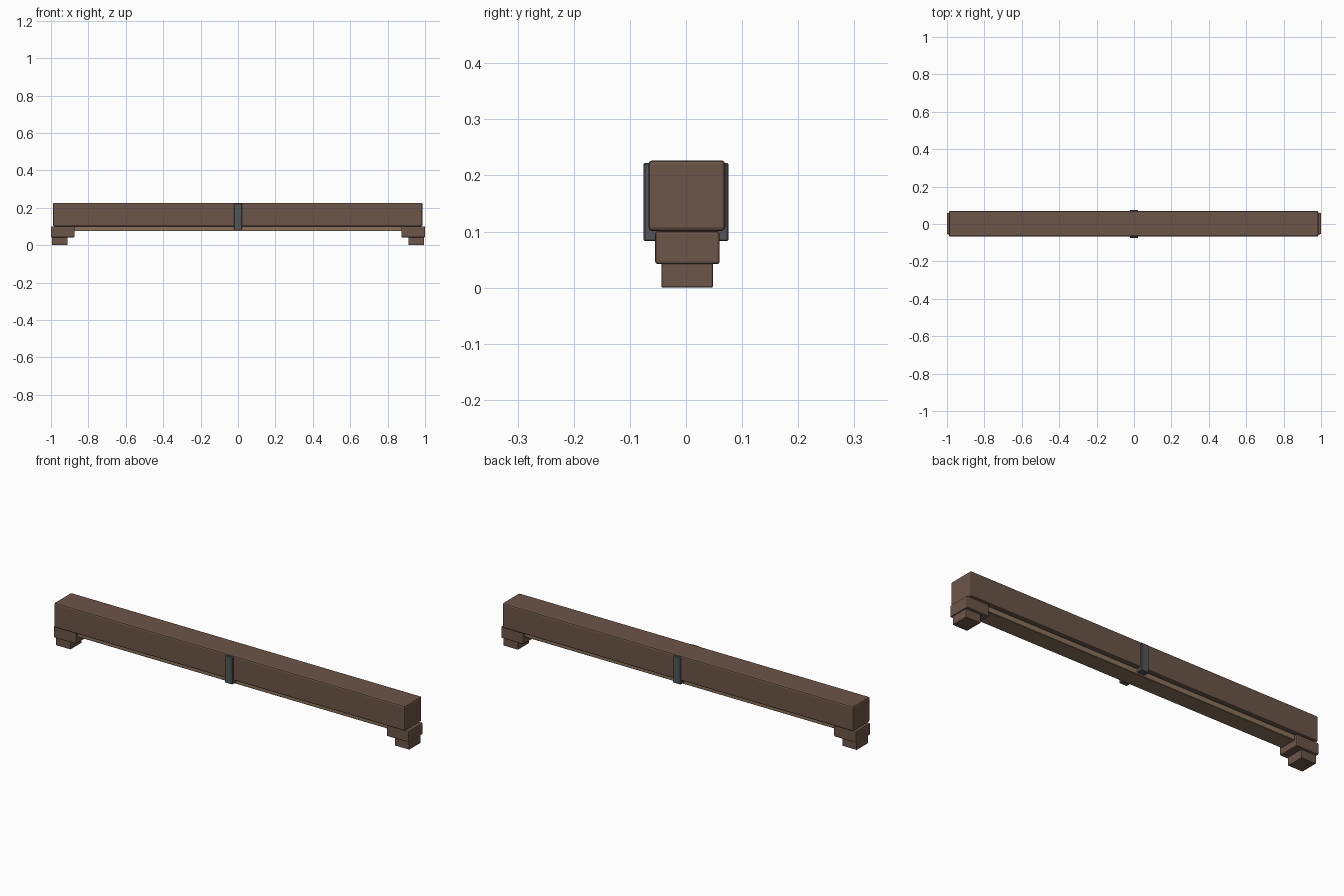
import bpy

if "Cube" in bpy.data.objects:
    bpy.data.objects.remove(bpy.data.objects["Cube"])


def material(name, rgb):
    m = bpy.data.materials.new(name)
    m.diffuse_color = (*rgb, 1)
    m.use_nodes = True
    m.node_tree.nodes["Principled BSDF"].inputs["Base Color"].default_value = m.diffuse_color
    return m


wood = material("dark_wood", (0.15, 0.09, 0.065))
plank_wood = material("light_wood", (0.25, 0.165, 0.105))
iron = material("iron", (0.085, 0.09, 0.095))


def block(name, x, y, z, mat, bevel=0.0, segments=2):
    """Box spanning the given (min, max) ranges, with softened edges."""
    spans = (x, y, z)
    bpy.ops.mesh.primitive_cube_add(size=1, location=[(a + b) / 2 for a, b in spans])
    ob = bpy.context.object
    ob.name = name
    ob.scale = [b - a for a, b in spans]
    bpy.ops.object.transform_apply(location=False, rotation=False, scale=True)
    ob.data.materials.append(mat)
    if bevel:
        mod = ob.modifiers.new("bevel", 'BEVEL')
        mod.width = bevel
        mod.segments = segments
    return ob


# Main beam, with a lighter plank recessed under it
block("beam", (-0.989, 0.986), (-0.067, 0.070), (0.101, 0.227), wood, 0.007)
block("under_plank", (-0.93, 0.93), (-0.044, 0.046), (0.075, 0.106), plank_wood, 0.002, 1)

# Iron band around the middle
block("iron_band", (-0.022, 0.021), (-0.0755, 0.0755), (0.083, 0.222), iron, 0.002, 1)

# Stepped corbels at both ends
for side, s in (("left", -1), ("right", 1)):
    block(f"{side}_upper_corbel", sorted((s * 0.874, s * 1.0)),
          (-0.055, 0.060), (0.042, 0.101), wood, 0.005)
    block(f"{side}_lower_corbel", sorted((s * 0.912, s * 0.995)),
          (-0.044, 0.048), (0.0, 0.044), wood, 0.003)
